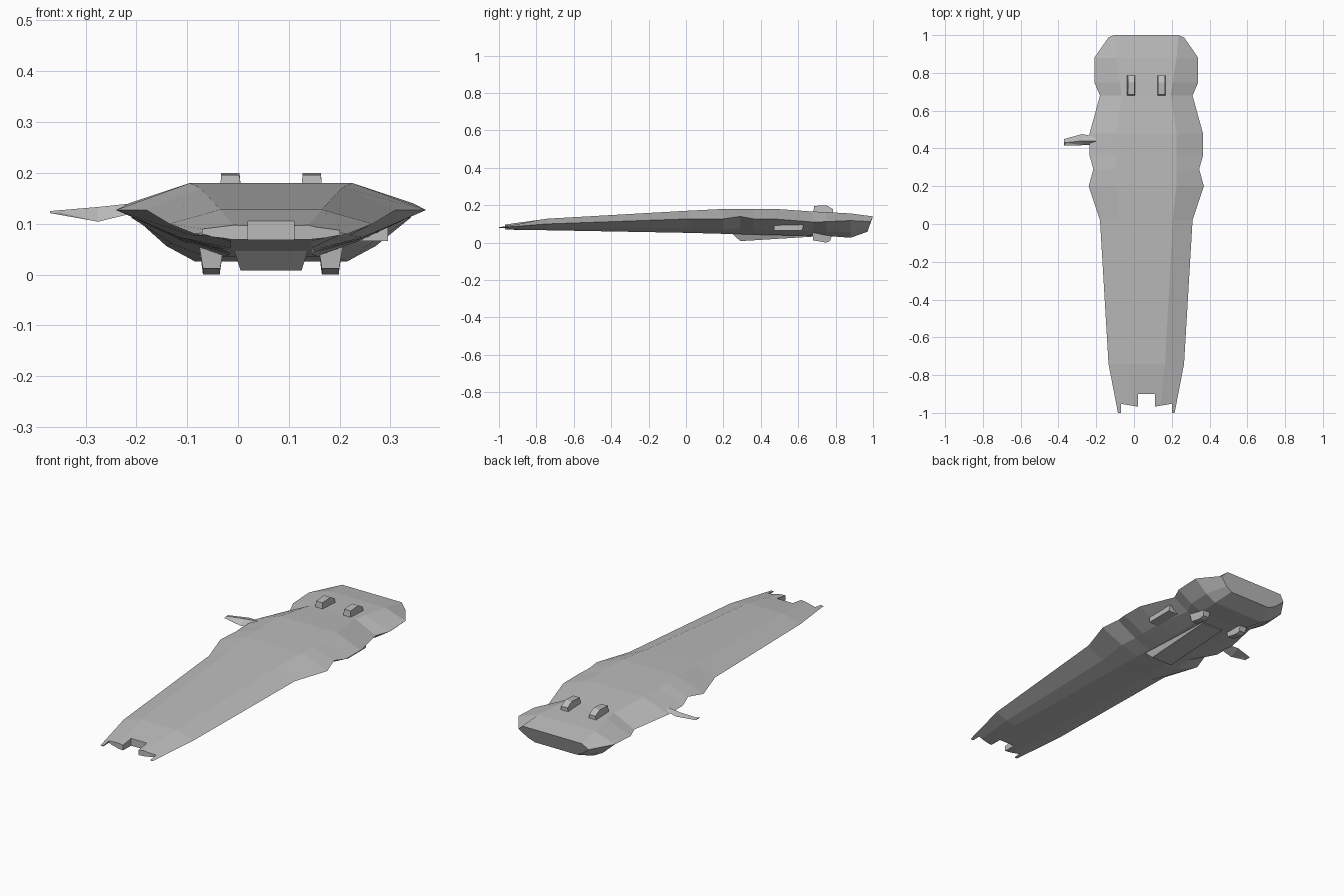
import bpy, bmesh

if "Cube" in bpy.data.objects:
    bpy.data.objects.remove(bpy.data.objects["Cube"])

CX = 0.065  # hull centreline

grey = bpy.data.materials.new("hull grey")
grey.use_nodes = True
COLOUR = (0.5, 0.5, 0.5, 1)
grey.diffuse_color = COLOUR
grey.node_tree.nodes["Principled BSDF"].inputs["Base Color"].default_value = COLOUR


def loft(name, rings):
    """Skin a closed solid through rings of equal length."""
    bm = bmesh.new()
    loops = [[bm.verts.new(p) for p in ring] for ring in rings]
    n = len(loops[0])
    for a, b in zip(loops, loops[1:]):
        for i in range(n):
            j = (i + 1) % n
            bm.faces.new((a[i], a[j], b[j], b[i]))
    bm.faces.new(loops[0])
    bm.faces.new(loops[-1])
    bmesh.ops.recalc_face_normals(bm, faces=bm.faces)
    mesh = bpy.data.meshes.new(name)
    bm.to_mesh(mesh)
    bm.free()
    mesh.materials.append(grey)
    obj = bpy.data.objects.new(name, mesh)
    bpy.context.collection.objects.link(obj)
    return obj


def section(y, top, z_top, edge, z_edge, low, z_low, rake=0):
    """Eight-sided hull section: deck, widest edge, belly."""
    mid, z_mid = low + (edge - low) * 0.45, z_low + (z_edge - z_low) * 0.33
    half = [(top, z_top, 0), (edge, z_edge, rake * 0.4), (mid, z_mid, rake * 0.8), (low, z_low, rake)]
    right = [(CX + x, y - d, z) for x, z, d in half]
    left = [(CX - x, y - d, z) for x, z, d in reversed(half)]
    return right + left


# Main hull, bow to stern
hull = loft("hull", [section(*s) for s in (
    (-1.00, 0.07, 0.092, 0.15, 0.080, 0.08, 0.070),
    (-0.74, 0.10, 0.128, 0.20, 0.100, 0.08, 0.066),
    (0.02, 0.14, 0.171, 0.245, 0.127, 0.08, 0.052),
    (0.20, 0.16, 0.180, 0.305, 0.127, 0.08, 0.047),
    (0.29, 0.16, 0.180, 0.28, 0.140, 0.08, 0.045),
    (0.36, 0.16, 0.180, 0.30, 0.127, 0.08, 0.043),
    (0.48, 0.16, 0.180, 0.30, 0.126, 0.08, 0.040),
    (0.68, 0.13, 0.166, 0.245, 0.110, 0.09, 0.036),
    (0.75, 0.14, 0.163, 0.275, 0.112, 0.13, 0.036),
    (0.88, 0.16, 0.156, 0.275, 0.118, 0.15, 0.026),
    (1.00, 0.17, 0.140, 0.20, 0.112, 0.12, 0.058, 0.03),
)])

# Notch cut into the bow
plan = [(0.135, -1.1), (0.135, -0.952), (0.045, -0.967), (0.045, -0.9)]
plan += [(-x, y) for x, y in reversed(plan)]
cutter = loft("bow_cutter", [[(CX + x, y, z) for x, y in plan] for z in (0, 0.3)])
cutter.hide_render = True
cutter.hide_set(True)
cut = hull.modifiers.new("bow notch", "BOOLEAN")
cut.operation = "DIFFERENCE"
cut.solver = "EXACT"
cut.object = cutter


def fin(name, x, profile, z_wide, wide, narrow):
    """Side profile (y, z) extruded in x, full width at z_wide and narrow elsewhere."""
    def row(side):
        return [(x + side * (wide if abs(z - z_wide) < 0.02 else narrow), y, z) for y, z in profile]
    return loft(name, [row(-1), row(1)])


# Paired deck and belly fins
for side, label in ((1, "left"), (-1, "right")):
    fin(label + "_deck_fin", CX + side * 0.08,
        [(0.68, 0.155), (0.685, 0.196), (0.75, 0.2), (0.785, 0.18), (0.785, 0.155)], 0.155, 0.022, 0.018)
    fin(label + "_belly_fin", CX + side * 0.117,
        [(0.675, 0.055), (0.68, 0.012), (0.75, 0), (0.77, 0.008), (0.785, 0.055)], 0.055, 0.024, 0.017)

# Belly keel
fin("keel", CX, [(0.24, 0.055), (0.29, 0.008), (0.68, 0.032), (0.70, 0.055)], 0.055, 0.075, 0.06)

# Docking block under the left edge
loft("side_block", [[(x, y, z) for y, z in ((0.47, 0.066), (0.47, 0.1), (0.63, 0.095), (0.62, 0.066))]
                    for x in (0.18, 0.295)])

# Single wing on the right
loft("right_wing", [
    [(-0.19, 0.42, 0.125), (-0.19, 0.44, 0.142), (-0.19, 0.46, 0.135)],
    [(-0.275, 0.417, 0.104), (-0.275, 0.44, 0.133), (-0.275, 0.476, 0.125)],
    [(-0.37, 0.415, 0.121), (-0.37, 0.43, 0.125), (-0.37, 0.45, 0.122)],
])
